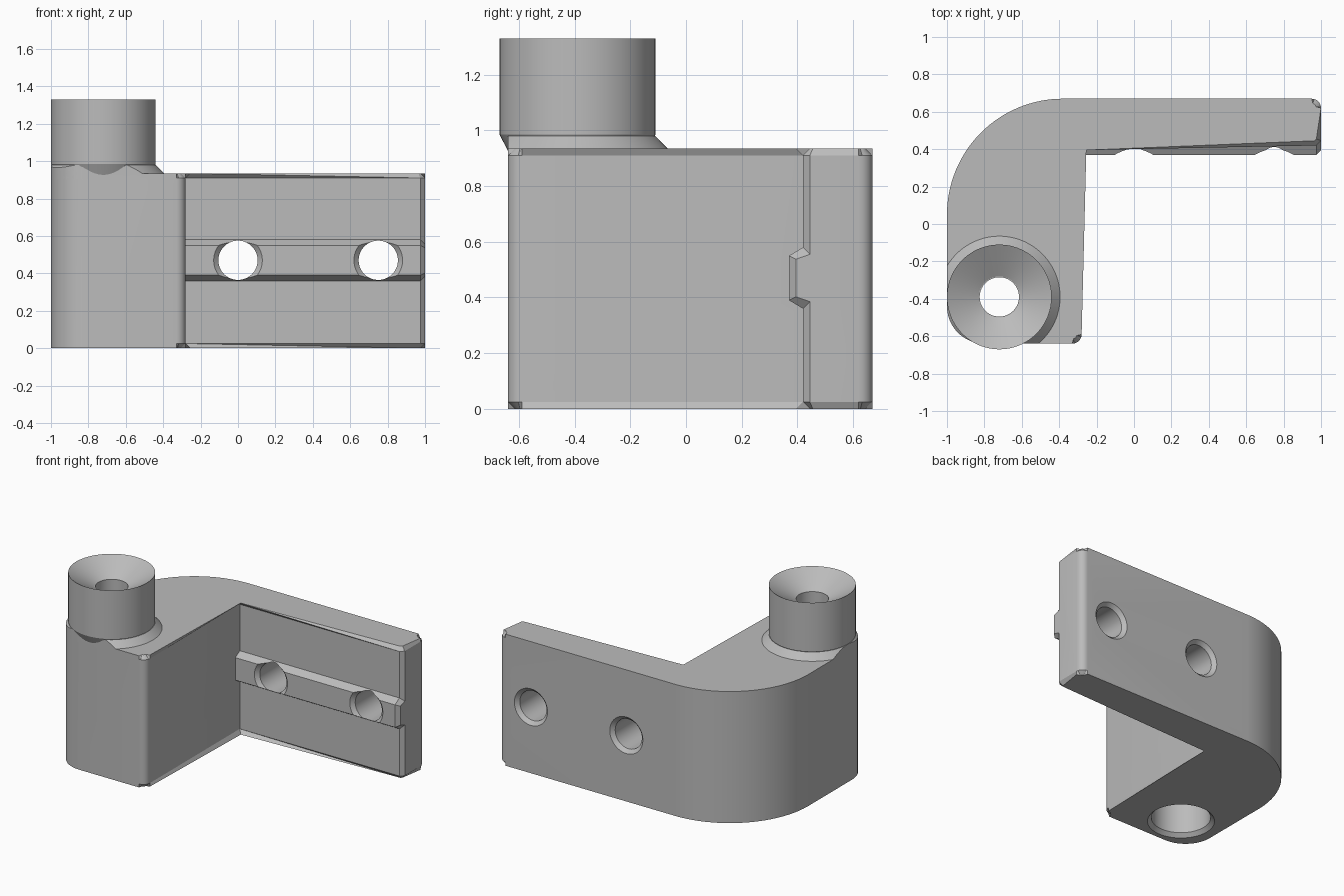
import bpy, bmesh, math
from mathutils import Matrix, Vector

cube = bpy.data.objects.get("Cube")
if cube:
    bpy.data.objects.remove(cube, do_unlink=True)

grey = bpy.data.materials.new("plain_grey")
grey.use_nodes = True
colour = (0.5, 0.5, 0.5, 1)
grey.diffuse_color = colour
grey.node_tree.nodes["Principled BSDF"].inputs["Base Color"].default_value = colour

TOP = 0.935       # height of the bracket body
EDGE = 0.025      # chamfer size
BOSS = (-0.72, -0.39, 0)


def make(name, bm):
    bmesh.ops.recalc_face_normals(bm, faces=bm.faces)
    mesh = bpy.data.meshes.new(name)
    bm.to_mesh(mesh)
    bm.free()
    mesh.materials.append(grey)
    ob = bpy.data.objects.new(name, mesh)
    bpy.context.collection.objects.link(ob)
    return ob


def loft(bm, rings):
    """Skin a list of equal point rings and cap both ends."""
    loops = [[bm.verts.new(p) for p in ring] for ring in rings]
    n = len(loops[0])
    for a, b in zip(loops, loops[1:]):
        for i in range(n):
            j = (i + 1) % n
            bm.faces.new((a[i], a[j], b[j], b[i]))
    bm.faces.new(loops[0])
    bm.faces.new(loops[-1])


def lathe(name, profile, location, along_y=False, segments=80):
    bm = bmesh.new()
    turns = [math.tau * (i + 0.5) / segments for i in range(segments)]
    loft(bm, [[(r * math.cos(t), r * math.sin(t), z) for t in turns] for r, z in profile])
    matrix = Matrix.Translation(location)
    if along_y:
        matrix = matrix @ Matrix.Rotation(-math.pi / 2, 4, 'X')
    bm.transform(matrix)
    return make(name, bm)


def rounded(corners):
    """Outline from right-angled corners given as (x, y, radius, steps)."""
    points = []
    for i, (x, y, r, steps) in enumerate(corners):
        p = Vector((x, y))
        if not steps:
            points.append(p)
            continue
        u = (Vector(corners[i - 1][:2]) - p).normalized()
        v = (Vector(corners[(i + 1) % len(corners)][:2]) - p).normalized()
        for k in range(steps + 1):
            t = math.pi / 2 * k / steps
            points.append(p + r * (u + v) - r * (v * math.cos(t) + u * math.sin(t)))
    return points


def prism(name, outline, z0, z1, chamfer=0):
    bm = bmesh.new()
    loft(bm, [[(p.x, p.y, z) for p in outline] for z in (z0, z1)])
    if chamfer:
        rims = [e for e in bm.edges if abs(e.verts[0].co.z - e.verts[1].co.z) < 1e-6]
        bmesh.ops.bevel(bm, geom=rims, offset=chamfer, segments=1, profile=0.5,
                        affect='EDGES', clamp_overlap=False)
    return make(name, bm)


def combine(target, other, operation):
    mod = target.modifiers.new(operation.lower(), 'BOOLEAN')
    mod.operation = operation
    mod.solver = 'EXACT'
    mod.object = other
    bpy.ops.object.select_all(action='DESELECT')
    bpy.context.view_layer.objects.active = target
    target.select_set(True)
    bpy.ops.object.modifier_apply(modifier=mod.name)
    bpy.data.objects.remove(other, do_unlink=True)


# L-shaped body with a large rounded back corner
outline = rounded([
    (-1, -0.64, 0.2, 12), (-0.28, -0.64, 0.05, 6), (-0.28, 0.42, 0, 0),
    (1, 0.42, EDGE, 1), (1, 0.67, 0.05, 6), (-1, 0.67, 0.62, 32)])
bracket = prism("corner_bracket", outline, 0, TOP, EDGE)

# Tapered guide rail along the inside of the arm, chamfered at its end
def rail_ring(x, d):
    return [(x, 0.5, 0.36 + d), (x, 0.42 + d, 0.36 + d), (x, 0.37 + d, 0.39 + d * 0.5),
            (x, 0.37 + d, 0.55 - d * 0.5), (x, 0.42 + d, 0.58 - d), (x, 0.5, 0.58 - d)]

bm = bmesh.new()
loft(bm, [rail_ring(-0.35, 0), rail_ring(1 - EDGE, 0), rail_ring(1, EDGE)])
combine(bracket, make("guide_rail", bm), 'UNION')

# Sloping skirt around the boss, trimmed flush with the body sides
skirt = lathe("boss_skirt", [(0.36, 0.9), (0.28, 0.98)], BOSS)
combine(skirt, prism("skirt_trim", outline, 0.5, 1.2), 'INTERSECT')
combine(bracket, skirt, 'UNION')

# Round boss with a funnel top and a tapered underside
boss = lathe("boss", [(0.2, 0.83), (0.28, 0.985), (0.28, 1.33), (0.11, 1.23)], BOSS)
combine(bracket, boss, 'UNION')

# Stepped bore, wide from below and narrow through the funnel
bore = lathe("bore", [(0.24, -EDGE), (0.19, EDGE), (0.19, 0.8), (0.105, 0.88), (0.105, 1.4)], BOSS)
combine(bracket, bore, 'DIFFERENCE')

# Screw holes, countersunk at both ends
for x in (0, 0.75):
    hole = lathe("screw_hole", [(0.155, 0.345), (0.105, 0.395), (0.105, 0.645), (0.155, 0.695)],
                 (x, 0, 0.47), along_y=True, segments=64)
    combine(bracket, hole, 'DIFFERENCE')

bpy.ops.object.select_all(action='DESELECT')
bracket.select_set(True)
bpy.context.view_layer.objects.active = bracket
bpy.ops.object.shade_smooth_by_angle(angle=math.radians(25))
